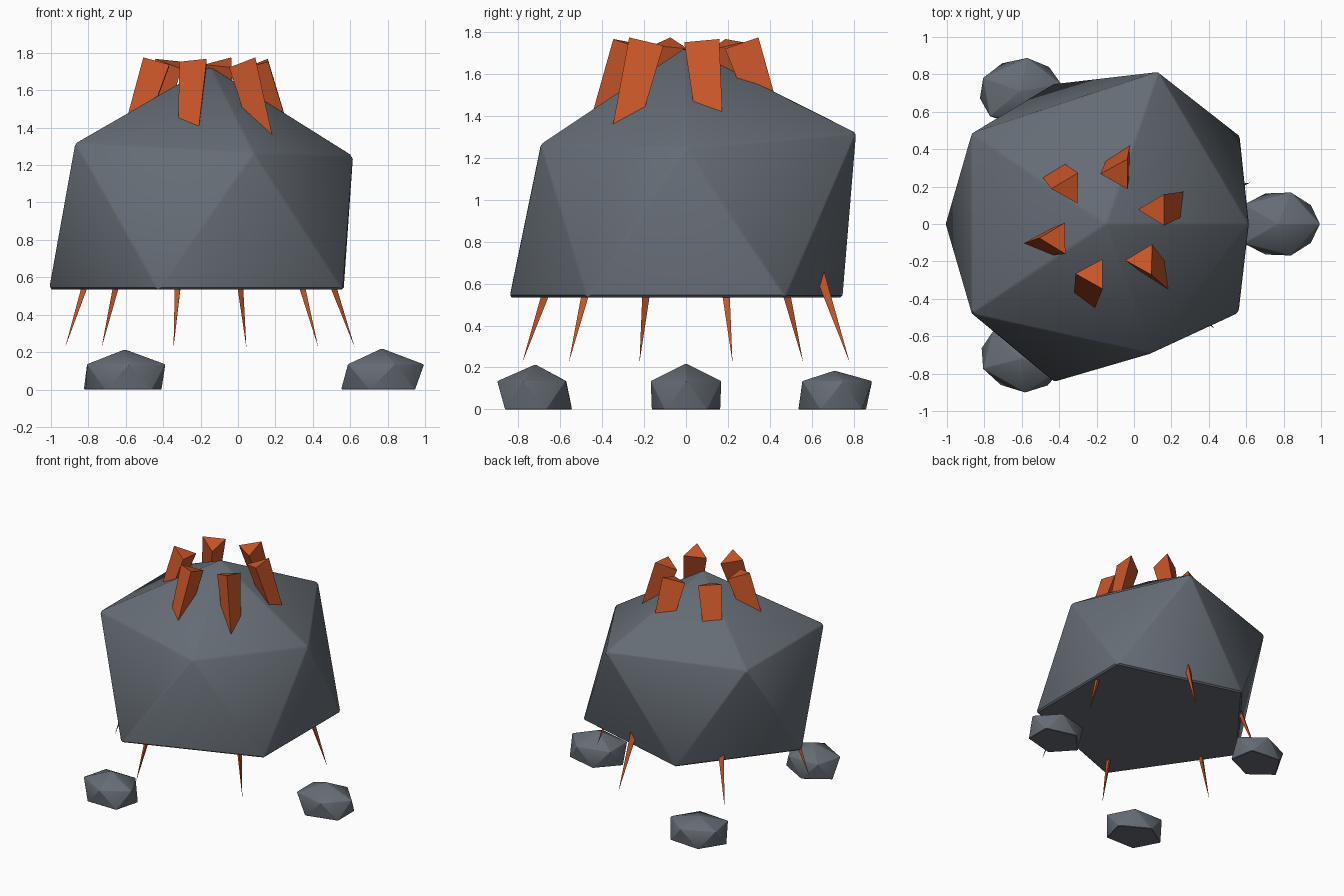
import bpy
import bmesh
from math import radians, cos, sin
from mathutils import Vector, Matrix

cube = bpy.data.objects.get("Cube")
if cube:
    bpy.data.objects.remove(cube, do_unlink=True)


def material(name, color):
    mat = bpy.data.materials.new(name)
    mat.use_nodes = True
    mat.diffuse_color = color
    mat.node_tree.nodes["Principled BSDF"].inputs["Base Color"].default_value = color
    return mat


STONE = material("slate grey", (0.13, 0.15, 0.175, 1))
ORANGE = material("burnt orange", (0.6, 0.095, 0.022, 1))


def finish(bm, name, mat, smooth=False):
    bmesh.ops.recalc_face_normals(bm, faces=bm.faces)
    mesh = bpy.data.meshes.new(name)
    bm.to_mesh(mesh)
    bm.free()
    mesh.materials.append(mat)
    obj = bpy.data.objects.new(name, mesh)
    bpy.context.collection.objects.link(obj)
    if smooth:
        bpy.ops.object.select_all(action="DESELECT")
        obj.select_set(True)
        bpy.context.view_layer.objects.active = obj
        bpy.ops.object.shade_smooth_by_angle(angle=radians(32))
    return obj


def boulder(name, peak, upper, lower, bevel):
    """Icosahedron-like stone with a flat underside."""
    bm = bmesh.new()
    top = bm.verts.new(peak)
    up = [bm.verts.new(p) for p in upper]
    low = [bm.verts.new(p) for p in lower]
    for i in range(5):
        j = (i + 1) % 5
        bm.faces.new((top, up[i], up[j]))
        bm.faces.new((up[i], low[i], up[j]))
        bm.faces.new((up[j], low[i], low[j]))
    bm.faces.new(low[::-1])
    bmesh.ops.recalc_face_normals(bm, faces=bm.faces)
    bmesh.ops.bevel(bm, geom=bm.edges[:], offset=bevel, segments=1,
                    profile=0.5, affect="EDGES")
    finish(bm, name, STONE, smooth=True)


# Large floating stone
base = 0.535
boulder(
    "stone_body", (-0.15, 0, 1.73),
    [(0.615, 0, 1.25), (0.13, 0.815, 1.32), (-0.87, 0.485, 1.315),
     (-0.87, -0.48, 1.315), (0.085, -0.695, 1.265)],
    [(0.565, 0.475, base), (-0.43, 0.75, base), (-1.01, 0, base),
     (-0.43, -0.845, base), (0.56, -0.475, base)],
    0.01)


# Small stones on the ground
def ring(cx, cy, turn, offset, z, size):
    points = []
    for i in range(5):
        a = radians(72 * i + offset)
        p = Matrix.Rotation(radians(turn), 3, "Z") @ Vector(
            (0.225 * size * cos(a), 0.178 * size * sin(a), 0))
        points.append((cx + p.x, cy + p.y, z))
    return points


for name, x, y, turn, height in (
        ("left_rock", 0.77, 0, 0, 0.22),
        ("front_right_rock", -0.605, -0.72, -15, 0.215),
        ("back_right_rock", -0.61, 0.71, 10, 0.185)):
    boulder(name, (x, y, height), ring(x, y, turn, 0, 0.135, 1),
            ring(x, y, turn, 36, 0, 0.97), 0.003)

# Six three-sided spikes driven through the stone, points down
axis_x = -0.15
for i in range(6):
    a = radians(16 + 60 * i)
    out = Vector((cos(a), sin(a), 0))
    head = Vector((axis_x, 0, 1.745)) + out * 0.275
    tip = Vector((axis_x, 0, 0.225)) + out * 0.805
    tilt = Vector((0, 0, 1)).rotation_difference(head - tip)
    bm = bmesh.new()
    corners = []
    for k in range(3):
        b = radians(60 + 120 * k)
        corners.append(bm.verts.new(
            head + tilt @ Vector((0.097 * cos(b), 0.097 * sin(b), 0))))
    point = bm.verts.new(tip)
    bm.faces.new(corners)
    for k in range(3):
        bm.faces.new((corners[k], point, corners[(k + 1) % 3]))
    finish(bm, f"spike_{i + 1}", ORANGE)
